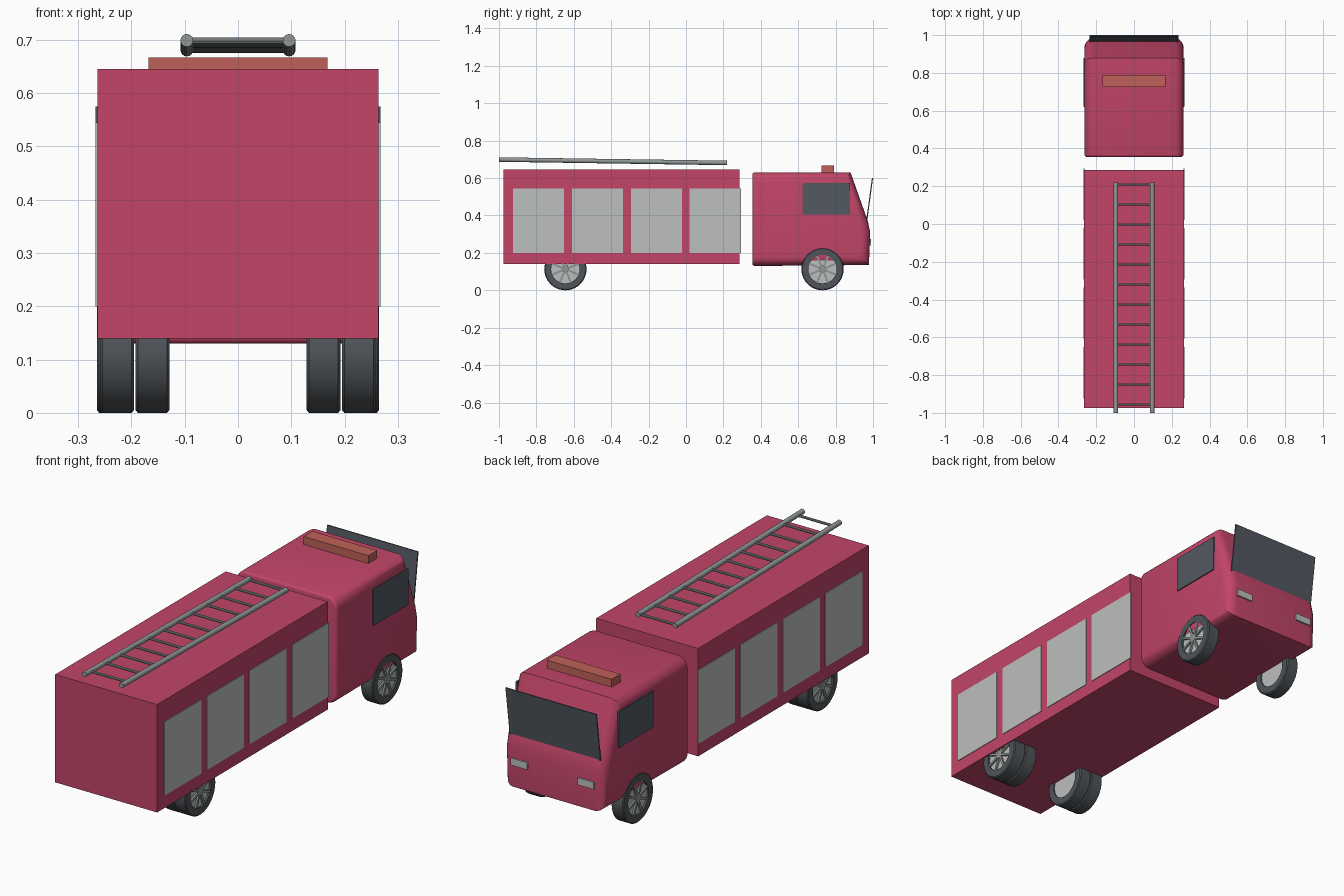
import bpy, bmesh, math
from mathutils import Vector, Matrix

cube = bpy.data.objects.get("Cube")
if cube:
    bpy.data.objects.remove(cube, do_unlink=True)


def material(name, rgb):
    m = bpy.data.materials.new(name)
    m.use_nodes = True
    m.diffuse_color = (*rgb, 1)
    bsdf = next(n for n in m.node_tree.nodes if n.type == 'BSDF_PRINCIPLED')
    bsdf.inputs["Base Color"].default_value = (*rgb, 1)
    return m


RED = material("body red", (0.54, 0.06, 0.14))
LAMP = material("beacon red", (0.53, 0.12, 0.10))
GLASS = material("dark glass", (0.085, 0.10, 0.12))
TYRE = material("tyre rubber", (0.08, 0.09, 0.10))
SILVER = material("shutter silver", (0.51, 0.52, 0.52))
STEEL = material("ladder steel", (0.28, 0.31, 0.31))


def finish(name, bm, mat, smooth=True):
    bmesh.ops.recalc_face_normals(bm, faces=bm.faces)
    for f in bm.faces:
        f.smooth = smooth
    me = bpy.data.meshes.new(name)
    bm.to_mesh(me)
    bm.free()
    if smooth:
        me.set_sharp_from_angle(angle=math.radians(35))
    me.materials.append(mat)
    ob = bpy.data.objects.new(name, me)
    bpy.context.scene.collection.objects.link(ob)
    return ob


def add_box(bm, lo, hi):
    lo, hi = Vector(lo), Vector(hi)
    m = Matrix.Translation((lo + hi) / 2) @ Matrix.Diagonal((*(hi - lo), 1))
    bmesh.ops.create_cube(bm, size=1, matrix=m)


def box(name, lo, hi, mat):
    bm = bmesh.new()
    add_box(bm, lo, hi)
    return finish(name, bm, mat, False)


def add_rod(bm, a, b, r, seg=16):
    a, b = Vector(a), Vector(b)
    rot = (b - a).to_track_quat('Z', 'Y').to_matrix().to_4x4()
    bmesh.ops.create_cone(bm, cap_ends=True, segments=seg, radius1=r, radius2=r,
                          depth=(b - a).length,
                          matrix=Matrix.Translation((a + b) / 2) @ rot)


def extrude_profile(pts, x0, x1):
    """Extrude a (y, z) outline along x."""
    bm = bmesh.new()
    face = bm.faces.new([bm.verts.new((x0, y, z)) for y, z in pts])
    new = bmesh.ops.extrude_face_region(bm, geom=[face])["geom"]
    bmesh.ops.translate(bm, vec=(x1 - x0, 0, 0),
                        verts=[v for v in new if isinstance(v, bmesh.types.BMVert)])
    return bm


# Equipment body with four shutters on each side
box("equipment_body", (-0.264, -0.975, 0.14), (0.264, 0.287, 0.645), RED)
SIDES = ((1, "left"), (-1, "right"))
for s, side in SIDES:
    for i in range(4):
        y = -0.925 + i * 0.315
        box(f"{side}_shutter_{i + 1}", (s * 0.262, y, 0.20), (s * 0.267, y + 0.273, 0.545), SILVER)

# Cab: side outline with rounded flanks and a softened rear rim
BACK = 0.355
bm = extrude_profile([(BACK, 0.13), (BACK, 0.63), (0.88, 0.63), (0.972, 0.37),
                      (0.985, 0.31), (0.978, 0.135)], -0.262, 0.262)
flanks = [e for e in bm.edges
          if abs(e.verts[0].co.x - e.verts[1].co.x) < 0.01
          and not all(abs(v.co.y - BACK) < 1e-4 for v in e.verts)]
bmesh.ops.bevel(bm, geom=flanks, offset=0.05, segments=6, profile=0.5,
                affect='EDGES', clamp_overlap=False)
rim = [e for e in bm.edges if all(abs(v.co.y - BACK) < 1e-4 for v in e.verts)]
bmesh.ops.bevel(bm, geom=rim, offset=0.012, segments=3, profile=0.5, affect='EDGES')
finish("cab", bm, RED)

# Cab glass, headlights and beacon bar
finish("windscreen", extrude_profile([(0.963, 0.37), (0.969, 0.37), (1.0, 0.60), (0.994, 0.60)],
                                     -0.235, 0.235), GLASS, False)
for s, side in SIDES:
    box(f"{side}_cab_window", (s * 0.259, 0.622, 0.405), (s * 0.267, 0.878, 0.575), GLASS)
    box(f"{side}_headlight", (s * 0.13, 0.97, 0.24), (s * 0.215, 0.990, 0.273), SILVER)
box("beacon_bar", (-0.168, 0.725, 0.62), (0.168, 0.79, 0.667), LAMP)

# Roof ladder, rising slightly towards the overhanging end
ladder_z = lambda y: 0.681 - (y - 0.22) * 0.0148
bm = bmesh.new()
for s in (1, -1):
    add_rod(bm, (s * 0.096, -1.0, ladder_z(-1.0)), (s * 0.096, 0.22, ladder_z(0.22)), 0.012)
for i in range(12):
    y = 0.21 - i * 0.106
    add_rod(bm, (-0.096, y, ladder_z(y)), (0.096, y, ladder_z(y)), 0.006, 10)
finish("roof_ladder", bm, STEEL)


# Wheels: lathed tyre, pale rim disc, dark spokes and hub
def wheel(name, s, x_out, y):
    r, width = 0.113, 0.063
    x_in = x_out - width
    centre = Vector((0, y, r))
    ring = [(x_in, 0.076), (x_in, 0.108), (x_in + 0.004, r), (x_out - 0.004, r),
            (x_out, 0.108), (x_out, 0.076)]
    bm = bmesh.new()
    vs = [bm.verts.new((s * x, y, r + rad)) for x, rad in ring]
    es = [bm.edges.new((vs[i], vs[(i + 1) % len(vs)])) for i in range(len(vs))]
    bmesh.ops.spin(bm, geom=vs + es, cent=centre, axis=(1, 0, 0),
                   angle=math.tau, steps=40, use_duplicate=False)
    bmesh.ops.remove_doubles(bm, verts=bm.verts, dist=1e-5)
    finish(name + "_tyre", bm, TYRE)

    bm = bmesh.new()
    add_rod(bm, (s * (x_in + 0.006), y, r), (s * (x_out - 0.009), y, r), 0.0765, 40)
    finish(name + "_rim", bm, SILVER)

    bm = bmesh.new()
    for i in range(8):
        d = len(bm.verts)
        add_box(bm, (s * (x_out - 0.012), -0.0055, 0.012), (s * (x_out - 0.001), 0.0055, 0.077))
        bm.verts.ensure_lookup_table()
        bmesh.ops.transform(bm, verts=bm.verts[d:],
                            matrix=Matrix.Translation(centre)
                            @ Matrix.Rotation((i + 0.5) * math.tau / 8, 4, 'X'))
    add_rod(bm, (s * (x_out - 0.012), y, r), (s * (x_out - 0.0005), y, r), 0.019, 20)
    finish(name + "_spokes", bm, STEEL)


for s, side in SIDES:
    wheel(f"{side}_front_wheel", s, 0.2645, 0.73)
    wheel(f"{side}_rear_outer_wheel", s, 0.2585, -0.645)
    wheel(f"{side}_rear_inner_wheel", s, 0.192, -0.645)
